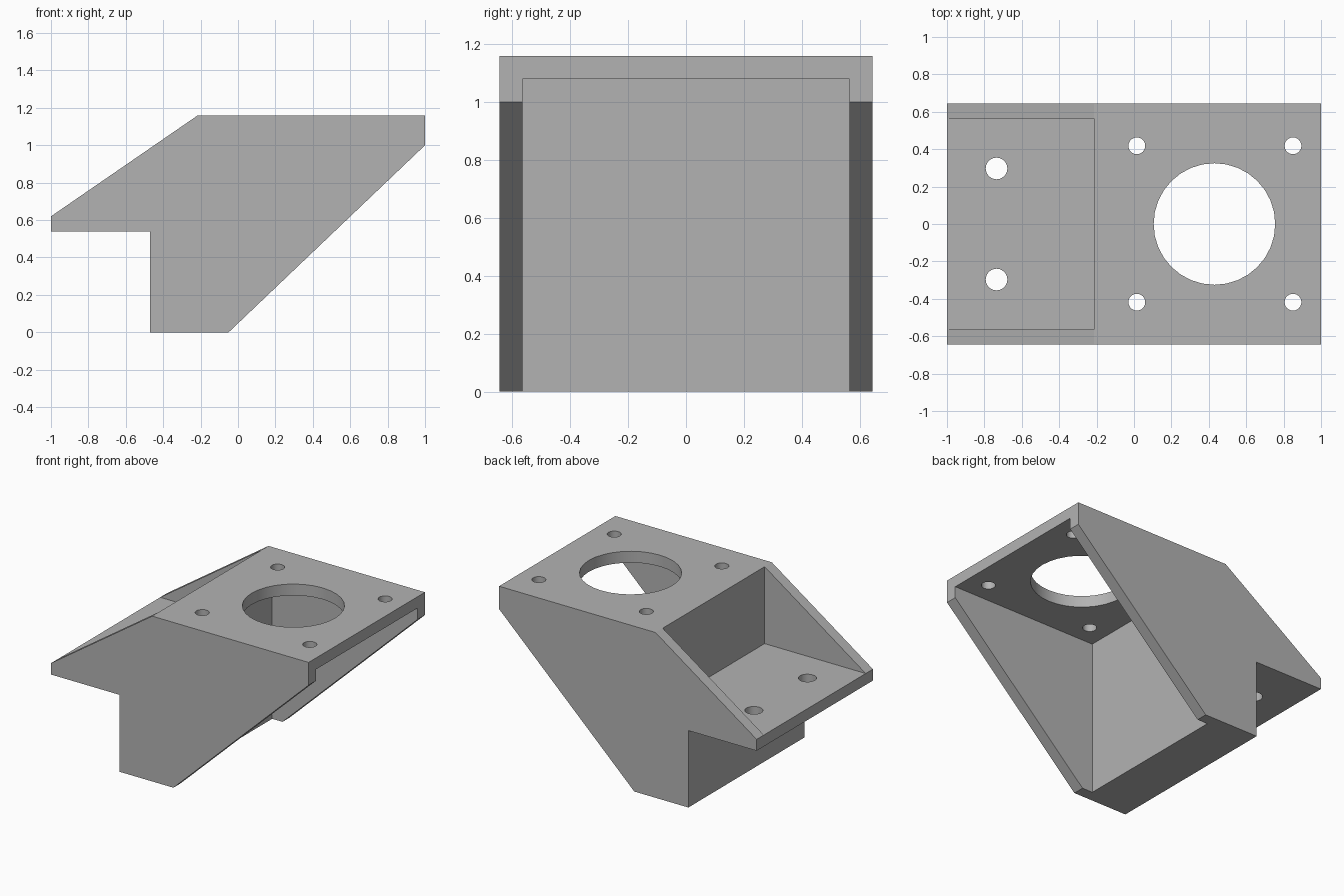
import bpy
import bmesh
from mathutils import Vector

cube = bpy.data.objects.get("Cube")
if cube:
    bpy.data.objects.remove(cube, do_unlink=True)

HALF_WIDTH = 0.645
WALL = 0.08
INNER = HALF_WIDTH - WALL

grey = bpy.data.materials.new("light grey")
grey.use_nodes = True
GREY = (0.45, 0.45, 0.45, 1)
grey.diffuse_color = GREY
grey.node_tree.nodes["Principled BSDF"].inputs["Base Color"].default_value = GREY


def link(name, bm):
    """Turn a bmesh into a named object with the shared material."""
    bmesh.ops.recalc_face_normals(bm, faces=bm.faces)
    mesh = bpy.data.meshes.new(name)
    bm.to_mesh(mesh)
    bm.free()
    mesh.materials.append(grey)
    obj = bpy.data.objects.new(name, mesh)
    bpy.context.collection.objects.link(obj)
    return obj


def extrude_profile(name, profile, half_width):
    """Extrude an x-z outline symmetrically along y."""
    bm = bmesh.new()
    face = bm.faces.new([bm.verts.new((x, -half_width, z)) for x, z in profile])
    geom = bmesh.ops.extrude_face_region(bm, geom=[face])["geom"]
    verts = [v for v in geom if isinstance(v, bmesh.types.BMVert)]
    bmesh.ops.translate(bm, verts=verts, vec=(0, 2 * half_width, 0))
    return link(name, bm)


def drill(name, x, y, z, radius, segments):
    """Upright cylinder used to cut a hole through one plate."""
    bm = bmesh.new()
    bmesh.ops.create_cone(bm, cap_ends=True, segments=segments,
                          radius1=radius, radius2=radius, depth=0.2)
    bmesh.ops.translate(bm, verts=bm.verts, vec=Vector((x, y, z)))
    return link(name, bm)


# Bracket body: full side outline
bracket = extrude_profile("motor_bracket", [
    (-1, 0.54), (-0.47, 0.54), (-0.47, 0), (-0.05, 0),
    (1, 1), (1, 1.16), (-0.215, 1.16), (-1, 0.62)], HALF_WIDTH)

# Pockets above the rear shelf and under the top plate
cutters = [
    extrude_profile("shelf_pocket", [
        (-1.2, 0.62), (-0.215, 0.62), (-0.215, 1.4), (-1.2, 1.4)], INNER),
    extrude_profile("underside_pocket", [
        (-0.13, -0.2), (1.2, -0.2), (1.2, 1.08), (-0.13, 1.08)], INNER),
    drill("centre_bore", 0.43, 0, 1.12, 0.325, 32),
]

# Screw holes in the top plate and the shelf
for side in (-1, 1):
    for x in (0.015, 0.85):
        cutters.append(drill("plate_hole", x, side * 0.418, 1.12, 0.045, 24))
    cutters.append(drill("shelf_hole", -0.735, side * 0.297, 0.58, 0.058, 24))

for cutter in cutters:
    cutter.hide_render = True
    mod = bracket.modifiers.new(cutter.name, "BOOLEAN")
    mod.operation = "DIFFERENCE"
    mod.solver = "EXACT"
    mod.object = cutter

# Bake the cuts and discard the cutters
depsgraph = bpy.context.evaluated_depsgraph_get()
baked = bpy.data.meshes.new_from_object(bracket.evaluated_get(depsgraph))
bracket.modifiers.clear()
bracket.data = baked
baked.name = "motor_bracket"
for cutter in cutters:
    bpy.data.objects.remove(cutter, do_unlink=True)

# Smooth bores, sharp plate edges
bpy.ops.object.select_all(action="DESELECT")
bracket.select_set(True)
bpy.context.view_layer.objects.active = bracket
bpy.ops.object.shade_smooth_by_angle(angle=0.5)
